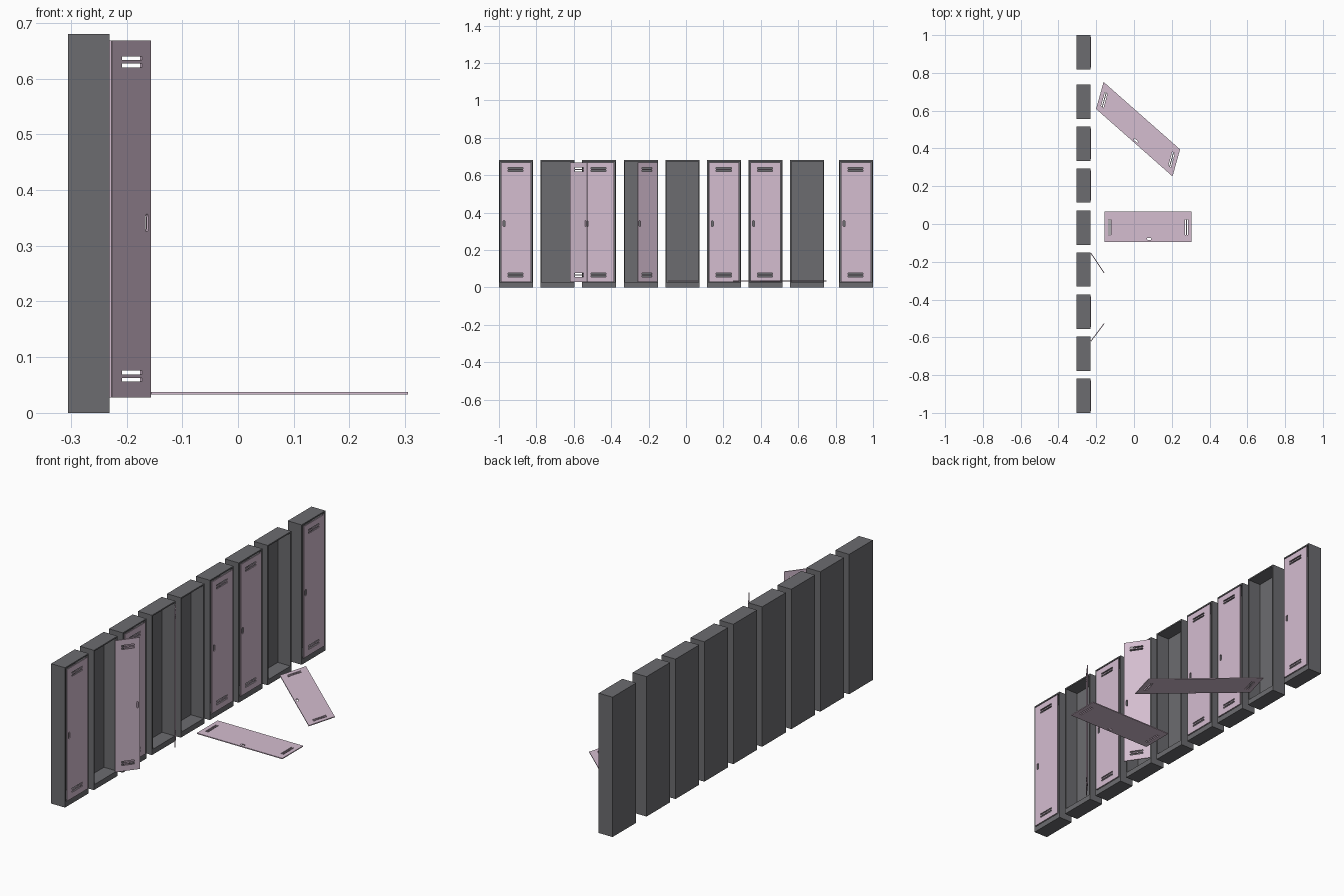
import bpy, bmesh, math
from mathutils import Matrix, Vector

if "Cube" in bpy.data.objects:
    bpy.data.objects.remove(bpy.data.objects["Cube"])


def material(name, rgb):
    m = bpy.data.materials.new(name)
    m.diffuse_color = (*rgb, 1)
    m.use_nodes = True
    m.node_tree.nodes["Principled BSDF"].inputs["Base Color"].default_value = m.diffuse_color
    return m


GREY = material("dark grey metal", (0.15, 0.15, 0.16))
PINK = material("dusty pink paint", (0.66, 0.51, 0.63))

WIDTH, HEIGHT = 0.182, 0.68
BACK, FRONT = -0.305, -0.2305
DOOR_W, DOOR_H, DOOR_Z = 0.16, 0.64, 0.028


def add_object(name, mesh, mat):
    mesh.materials.clear()
    mesh.materials.append(mat)
    ob = bpy.data.objects.new(name, mesh)
    bpy.context.collection.objects.link(ob)
    return ob


# Locker carcass: box whose front face is inset and pushed in
def locker(name, yc):
    bm = bmesh.new()
    size = Vector((FRONT - BACK, WIDTH, HEIGHT))
    centre = Vector(((FRONT + BACK) / 2, yc, HEIGHT / 2))
    bmesh.ops.create_cube(bm, size=1, matrix=Matrix.Translation(centre) @ Matrix.Diagonal((*size, 1)))
    front = max(bm.faces, key=lambda f: f.calc_center_median().x)
    bmesh.ops.inset_individual(bm, faces=[front], thickness=0.009)
    for v in front.verts:  # taller plinth at the floor
        if v.co.z < 0.1:
            v.co.z = 0.026
    hole = bmesh.ops.extrude_discrete_faces(bm, faces=[front])["faces"][0]
    for v in hole.verts:
        v.co.x = BACK + 0.006
    bmesh.ops.recalc_face_normals(bm, faces=bm.faces)
    mesh = bpy.data.meshes.new(name)
    bm.to_mesh(mesh)
    bm.free()
    add_object(name, mesh, GREY)


# Door panel template: flat outline with vent slots and a rounded latch hole
def door_template():
    cu = bpy.data.curves.new("door_profile", "CURVE")
    cu.dimensions, cu.fill_mode, cu.extrude = "2D", "BOTH", 0.5

    def loop(pts):
        s = cu.splines.new("POLY")
        s.points.add(len(pts) - 1)
        for p, (x, y) in zip(s.points, pts):
            p.co = (x, y, 0, 1)
        s.use_cyclic_u = True

    def rect(x0, x1, y0, y1):
        loop([(x0, y0), (x1, y0), (x1, y1), (x0, y1)])

    rect(0, DOOR_W, 0, DOOR_H)
    for y in (0.028, 0.041, 0.592, 0.605):
        rect(0.036, 0.118, y, y + 0.007)
    r, cx = 0.0055, 0.0165
    latch = []
    for cy, start in ((0.3235, 0), (0.3025, math.pi)):
        for i in range(7):
            a = start + math.pi * i / 6
            latch.append((cx + r * math.cos(a), cy + r * math.sin(a)))
    loop(latch)

    ob = bpy.data.objects.new("door_profile", cu)
    bpy.context.collection.objects.link(ob)
    dg = bpy.context.evaluated_depsgraph_get()
    mesh = bpy.data.meshes.new_from_object(ob.evaluated_get(dg))
    bpy.data.objects.remove(ob)
    bm = bmesh.new()
    bm.from_mesh(mesh)
    bmesh.ops.remove_doubles(bm, verts=bm.verts, dist=1e-5)
    bmesh.ops.recalc_face_normals(bm, faces=bm.faces)
    for f in bm.faces:
        f.smooth = False
    bm.to_mesh(mesh)
    bm.free()
    return mesh


TEMPLATE = door_template()


# Place a door by its corner, width vector and height vector
def door(name, origin, w, h, thickness=0.0045):
    w, h = Vector(w), Vector(h)
    n = w.cross(h).normalized() * thickness
    m = Matrix((w / DOOR_W, h / DOOR_H, n)).transposed().to_4x4()
    m.translation = Vector(origin)
    mesh = TEMPLATE.copy()
    mesh.transform(m)
    add_object(name, mesh, PINK)


# Row of lockers, five with closed doors
centres = [-0.909, -0.687, -0.465, -0.241, -0.019, 0.204, 0.425, 0.648, 0.909]
closed = {0, 2, 5, 6, 8}
up = (0, 0, DOOR_H)
for i, yc in enumerate(centres):
    locker(f"locker_{i + 1}", yc)
    if i in closed:
        door(f"closed_door_{i + 1}", (-0.229, yc - DOOR_W / 2, DOOR_Z), (0, DOOR_W, 0), up)

# Doors swung open on their hinges (width vector runs latch side to hinge side)
door("ajar_door_wide", (-0.158, -0.527, DOOR_Z), (-0.07, -0.093, 0), up)
door("ajar_door_narrow", (-0.158, -0.259, DOOR_Z), (-0.07, 0.104, 0), up)

# Fallen doors lying flat
door("fallen_door_straight", (0.305, -0.095, 0.035), (0, DOOR_W, 0), (-0.46, 0, 0))
door("fallen_door_turned", (0.204, 0.252, 0.035), (0.04, 0.143, 0), (-0.405, 0.357, 0))

bpy.data.meshes.remove(TEMPLATE)
